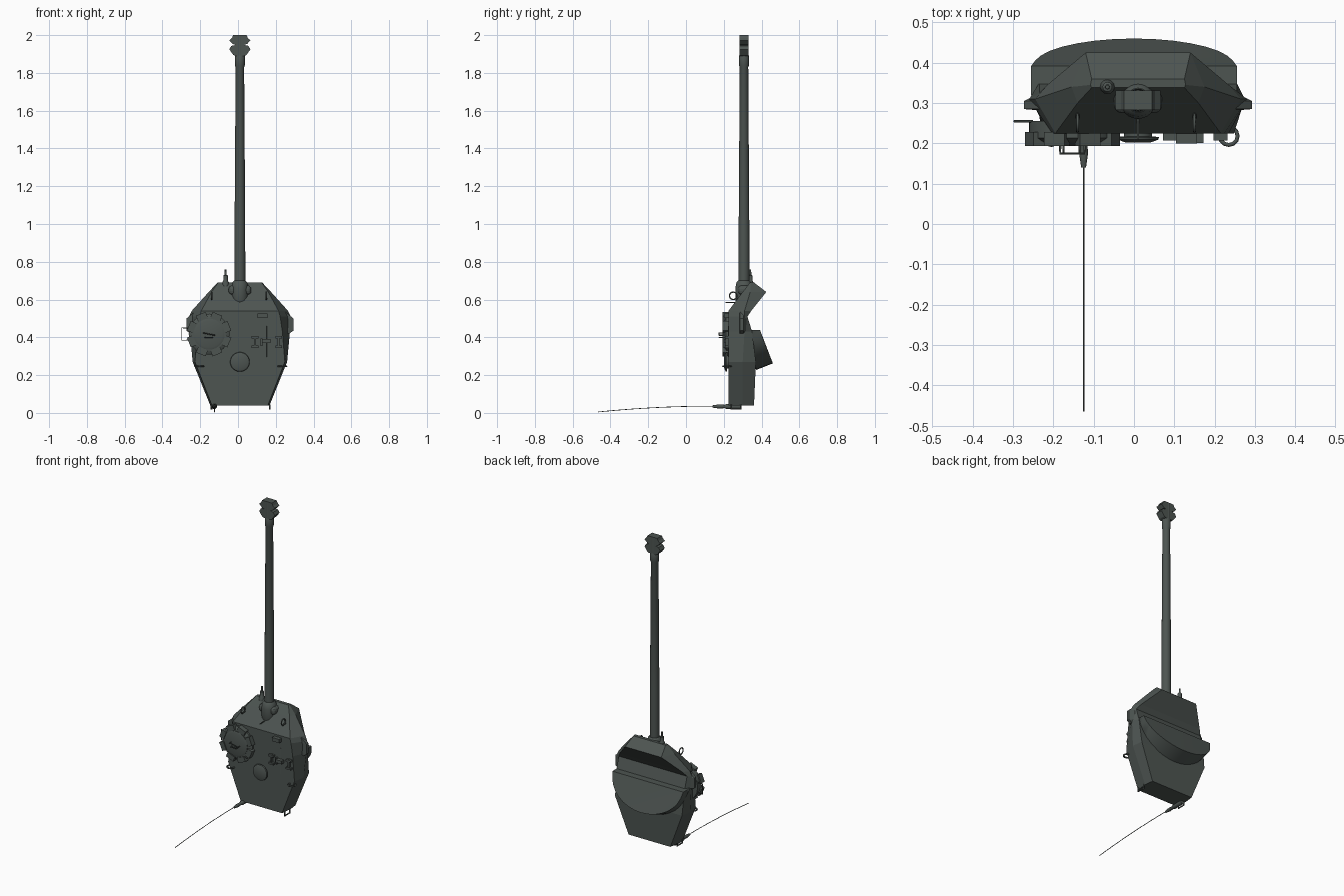
import bpy, bmesh, math
from mathutils import Vector, Matrix

cube = bpy.data.objects.get("Cube")
if cube:
    bpy.data.objects.remove(cube)

def material(name, rgb):
    m = bpy.data.materials.new(name)
    m.use_nodes = True
    m.diffuse_color = (*rgb, 1)
    m.node_tree.nodes["Principled BSDF"].inputs["Base Color"].default_value = (*rgb, 1)
    return m

ARMOUR = material("dark grey green", (.075, .09, .083))
CX = .01             # centre line of the turret
GUN_Y = .307         # depth of the gun axis

def finish(name, bm, smooth=False):
    bmesh.ops.recalc_face_normals(bm, faces=bm.faces)
    me = bpy.data.meshes.new(name)
    bm.to_mesh(me)
    bm.free()
    me.materials.append(ARMOUR)
    ob = bpy.data.objects.new(name, me)
    bpy.context.collection.objects.link(ob)
    if smooth:
        bpy.ops.object.select_all(action='DESELECT')
        ob.select_set(True)
        bpy.context.view_layer.objects.active = ob
        bpy.ops.object.shade_smooth_by_angle(angle=math.radians(35))
    return ob

def loft(name, rings, smooth=False, caps=True):
    bm = bmesh.new()
    loops = [[bm.verts.new(p) for p in r] for r in rings]
    n = len(loops[0])
    for a, b in zip(loops, loops[1:]):
        for i in range(n):
            j = (i + 1) % n
            bm.faces.new((a[i], a[j], b[j], b[i]))
    if caps:
        bm.faces.new(loops[0])
        bm.faces.new(loops[-1])
    return finish(name, bm, smooth)

def lathe(name, profile, origin, axis, n=24):
    """Turn (radius, distance) pairs about an axis."""
    q = Vector(axis).to_track_quat('Z', 'Y')
    rings = []
    for r, h in profile:
        rings.append([Vector(origin) + q @ Vector((r * math.cos(i * math.tau / n),
                      r * math.sin(i * math.tau / n), h)) for i in range(n)])
    return loft(name, rings, True)

def box(name, centre, size, spin=0):
    bm = bmesh.new()
    bmesh.ops.create_cube(bm, size=1, matrix=Matrix.Translation(centre)
                          @ Matrix.Rotation(spin, 4, 'Y') @ Matrix.Diagonal((*size, 1)))
    return finish(name, bm)

def rod(name, points, radius, n=6, closed=False):
    cu = bpy.data.curves.new(name, 'CURVE')
    cu.dimensions = '3D'
    cu.bevel_depth = radius
    cu.bevel_resolution = 1
    cu.use_fill_caps = True
    sp = cu.splines.new('POLY')
    sp.points.add(len(points) - 1)
    for p, co in zip(sp.points, points):
        p.co = (*co, 1)
    sp.use_cyclic_u = closed
    cu.materials.append(ARMOUR)
    ob = bpy.data.objects.new(name, cu)
    bpy.context.collection.objects.link(ob)

# Turret shell: height, roof (half width, depth), flank, underside
sections = [
    (.04, (.148, .225), (.157, .30), (.150, .36)),
    (.27, (.238, .225), (.250, .30), (.240, .37)),
    (.43, (.225, .225), (.265, .31), (.245, .35)),
    (.51, (.213, .225), (.270, .31), (.245, .325)),
    (.54, (.205, .225), (.255, .31), (.225, .345)),
    (.64, (.150, .300), (.165, .34), (.130, .425)),
    (.69, (.115, .338), (.118, .345), (.115, .36)),
]
rings = []
for z, roof, flank, under in sections:
    half = [roof, flank, under]
    rings.append([(CX + w, y, z) for w, y in half] + [(CX - w, y, z) for w, y in reversed(half)])
loft("turret_shell", rings)

# Turret ring: flat-topped block with a curved rear lip
bm = bmesh.new()
for s in (-1, 1):
    for y in (.32, .392):
        bm.verts.new((.255 * s, y, .438))
for i in range(17):
    t = math.radians(-90 + 180 * i / 16)
    s, c = math.sin(t), math.cos(t)
    for half, drop, y0, k in ((.25, .17, .392, .40), (.25, .128, .392, .40), (.25, .205, .35, .1)):
        z = .432 - drop * c
        bm.verts.new((half * s, y0 + (.432 - z) * k, z))
hull = bmesh.ops.convex_hull(bm, input=bm.verts)
bmesh.ops.delete(bm, geom=[v for v in hull["geom_interior"] if isinstance(v, bmesh.types.BMVert)],
                 context='VERTS')
finish("turret_ring", bm, True)

# Side cheeks
for s in (-1, 1):
    loft("side_cheek", [[(CX + s * x, y, z) for x, y in ((.22, .28), (a, .285), (a, .305), (a - .03, .32), (.22, .32))]
                        for z, a in ((.42, .262), (.435, .283), (.50, .283), (.54, .235))])

# Gun
lathe("mantlet", [(.036, .565), (.046, .585), (.046, .66), (.04, .69), (.03, .70)], (CX, GUN_Y, 0), (0, 0, 1))
mantlet_plate = box("mantlet_plate", (CX, .315, .65), (.12, .08, .05))
bev = mantlet_plate.modifiers.new("round", 'BEVEL')
bev.width, bev.segments = .02, 3
lathe("gun_barrel", [(.029, .62), (.028, 1.0), (.0225, 1.83), (.0265, 1.84), (.0265, 1.89), (.021, 1.9)],
      (CX, GUN_Y, 0), (0, 0, 1))

# Muzzle brake: paired flared baffles joined by a core
def flat_profile(name, half, depth):
    pts = [(x, z) for x, z in half] + [(-x, z) for x, z in reversed(half)]
    loft(name, [[(CX + x, GUN_Y + d, z) for x, z in pts] for d in (-depth, depth)])

flat_profile("muzzle_lower_baffle", [(.024, 1.89), (.035, 1.895), (.056, 1.925), (.045, 1.943), (.022, 1.948)], .024)
flat_profile("muzzle_upper_baffle", [(.022, 1.948), (.038, 1.953), (.056, 1.972), (.042, 1.985), (.035, 2.0)], .024)
lathe("muzzle_core", [(.025, 1.885), (.025, 1.998)], (CX, GUN_Y, 0), (0, 0, 1))

# Commander's cupola with a ring of periscopes
CUP = Vector((-.153, .225, .417))
lathe("cupola_base", [(.108, -.03), (.108, .012), (.088, .025), (.085, .025)], CUP, (0, -1, 0), 32)
lathe("cupola_hatch", [(.082, .02), (.082, .028), (.07, .032)], CUP, (0, -1, 0), 32)
for i in range(8):
    a = math.tau * (i + .5) / 8
    p = CUP + Vector((math.cos(a) * .1, -.014, math.sin(a) * .1))
    box("cupola_periscope", p, (.032, .034, .055), -a)
rod("cupola_hatch_handle", [CUP + Vector(p) for p in
    ((-.03, -.03, .006), (-.03, -.05, .006), (.03, -.05, -.006), (.03, -.03, -.006))], .003)
rod("cupola_side_handle", [(-.25, .255, .45), (-.297, .255, .45), (-.297, .255, .385), (-.25, .255, .385)], .003)

# Roof ventilator
lathe("ventilator", [(.035, 0), (.035, .01), (.052, .011), (.05, .018), (.03, .025)], (CX, .227, .27), (0, -1, 0))

# Loader's hatch fittings
rod("hatch_seam", [(.15, .225, .295), (.15, .225, .46)], .003)
for x in (.09, .215):
    box("hatch_hinge_bar", (x, .219, .375), (.01, .018, .065))
    for z in (.35, .40):
        box("hatch_hinge_lug", (x, .217, z), (.035, .02, .012))
box("hatch_latch", (.15, .214, .38), (.045, .026, .02))
box("hatch_stop", (.125, .219, .375), (.012, .018, .04))
box("gunner_periscope", (.13, .213, .515), (.052, .026, .024))

# Roof grab handles
for x in (-.205, .235):
    rod("roof_handle", [(x + .022 * math.cos(a), .218 + .022 * math.sin(a), .247)
                        for a in (math.tau * i / 12 for i in range(12))], .005, closed=True)

# Lifting eyes on the front slope
for x in (-.14, .15):
    rod("lifting_eye", [(x, .25 + .02 * math.cos(a), .62 + .02 * math.sin(a))
                        for a in (math.tau * i / 12 for i in range(12))], .004, closed=True)
    rod("lifting_eye_stem", [(x, .26, .605), (x, .29, .60)], .005)
rod("sight_vane", [(CX, .21, .585), (CX, .275, .585)], .003)

# Smoke discharger beside the gun
lathe("discharger", [(.014, .62), (.018, .64), (.018, .69), (.012, .70), (.012, .728), (.006, .73), (.005, .76)],
      (-.066, .34, 0), (0, 0, 1), 12)

# Rear hooks and spare bracket
for x in (-.14, .168):
    rod("rear_hook", [(x, .24, .045), (x, .24, .02), (x, .29, .02), (x, .29, .045)], .005)
rod("roof_loop", [(-.175, .2, .40), (-.175, .175, .40), (-.135, .175, .40), (-.135, .2, .40)], .003)

# Whip antenna
lathe("antenna_base", [(.014, -.07), (.014, .01), (.009, .02), (.011, .05), (.006, .085)],
      (-.125, .225, .034), (0, -1, 0), 12)
rod("antenna_whip", [(-.125, .15 - .615 * t, .036 - .031 * t * t) for t in (i / 10 for i in range(11))], .002)
